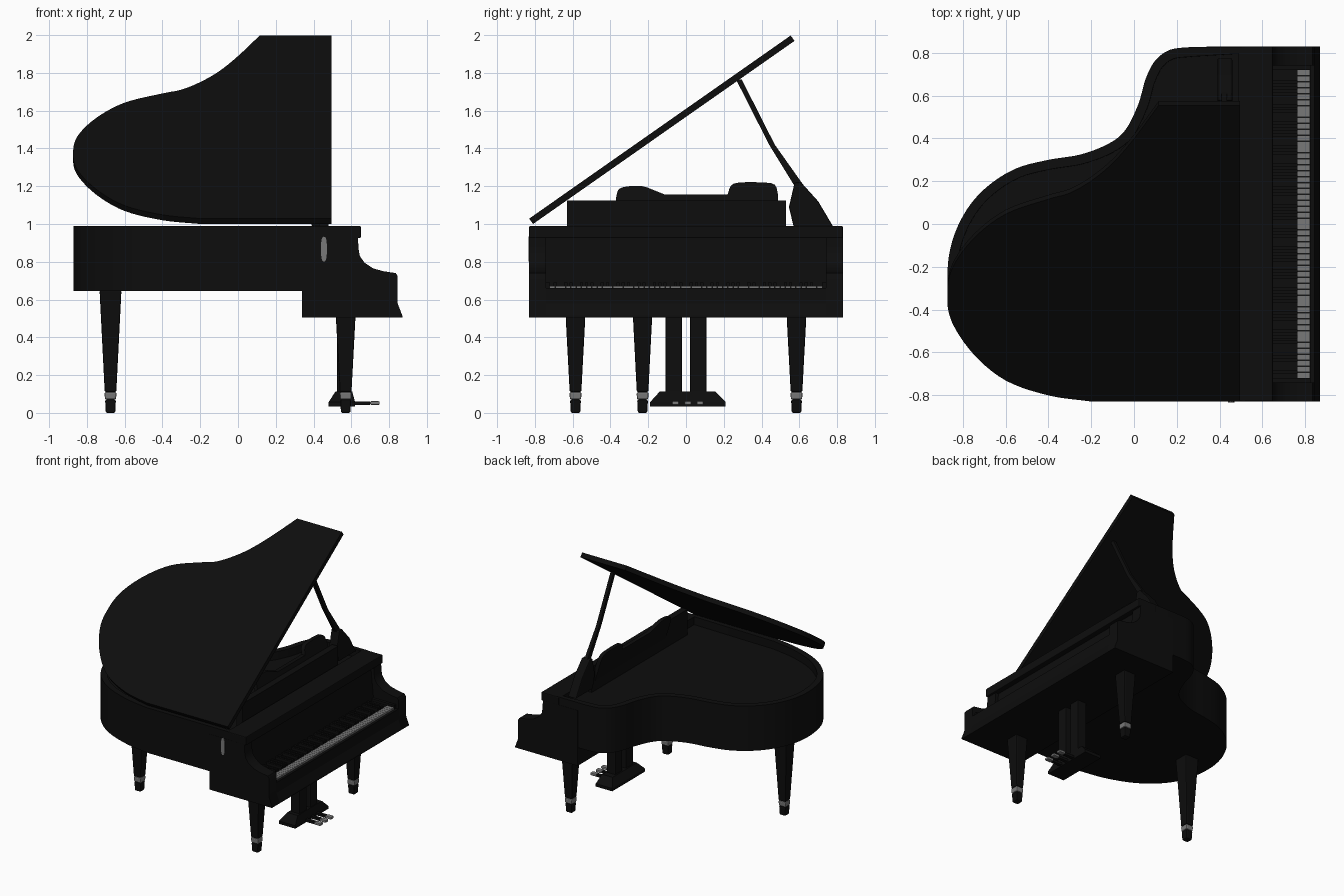
import bpy, bmesh, math
from mathutils import Matrix, Vector

if "Cube" in bpy.data.objects:
    bpy.data.objects.remove(bpy.data.objects["Cube"])


def material(name, v):
    m = bpy.data.materials.new(name)
    m.diffuse_color = (v, v, v, 1)
    m.use_nodes = True
    m.node_tree.nodes["Principled BSDF"].inputs["Base Color"].default_value = m.diffuse_color
    return m


BLACK = material("black lacquer", 0.004)
GREY = material("grey metal and ivory", 0.19)


def finish(bm, name, mat, bevel=0.0, smooth=False):
    bmesh.ops.recalc_face_normals(bm, faces=bm.faces)
    me = bpy.data.meshes.new(name)
    bm.to_mesh(me)
    bm.free()
    me.materials.append(mat)
    ob = bpy.data.objects.new(name, me)
    bpy.context.collection.objects.link(ob)
    if bevel:
        b = ob.modifiers.new("bevel", "BEVEL")
        b.width, b.segments, b.limit_method = bevel, 2, "ANGLE"
    if smooth:
        bpy.context.view_layer.objects.active = ob
        ob.select_set(True)
        bpy.ops.object.shade_smooth_by_angle(angle=math.radians(35))
        ob.select_set(False)
    return ob


def add_box(bm, x, y, z, top=None):
    """Box from ranges; top = (x range, y range) makes it tapered."""
    tx, ty = top or (x, y)
    vs = [bm.verts.new((a[i], b[j], h)) for a, b, h in ((x, y, z[0]), (tx, ty, z[1]))
          for i, j in ((0, 0), (1, 0), (1, 1), (0, 1))]
    for f in ((3, 2, 1, 0), (4, 5, 6, 7), (0, 1, 5, 4), (1, 2, 6, 5), (2, 3, 7, 6), (3, 0, 4, 7)):
        bm.faces.new([vs[k] for k in f])


def box(name, x, y, z, mat=BLACK, top=None, bevel=0.0):
    bm = bmesh.new()
    add_box(bm, x, y, z, top)
    return finish(bm, name, mat, bevel)


def prism(name, pts, vec, mat=BLACK, bevel=0.0, smooth=False):
    """Extrude a planar outline of 3D points along vec."""
    bm = bmesh.new()
    f = bm.faces.new([bm.verts.new(p) for p in pts])
    r = bmesh.ops.extrude_face_region(bm, geom=[f], use_keep_orig=True)
    bmesh.ops.translate(bm, vec=vec, verts=[v for v in r["geom"] if isinstance(v, bmesh.types.BMVert)])
    return finish(bm, name, mat, bevel, smooth)


def spline(pts, n=5):
    """Smooth open curve through 2D points."""
    p = [Vector(q) for q in pts]
    p = [p[0] * 2 - p[1]] + p + [p[-1] * 2 - p[-2]]
    out = []
    for i in range(1, len(p) - 2):
        a, b, c, d = p[i - 1:i + 3]
        for k in range(n):
            t = k / n
            out.append(0.5 * (2 * b + (c - a) * t + (2 * a - 5 * b + 4 * c - d) * t * t
                              + (3 * b - a - 3 * c + d) * t ** 3))
    return out + [p[-2]]


# Curved case with a recessed soundboard
curve = spline([(-0.2, -0.828), (-0.4, -0.79), (-0.6, -0.71), (-0.75, -0.59), (-0.84, -0.44),
                (-0.872, -0.25), (-0.85, -0.08), (-0.78, 0.07), (-0.68, 0.18), (-0.55, 0.26),
                (-0.4, 0.30), (-0.25, 0.325), (-0.12, 0.375), (-0.04, 0.44), (0.02, 0.56),
                (0.055, 0.68), (0.1, 0.765), (0.17, 0.815), (0.27, 0.828)])
outline = [(p.x, p.y, 0.645) for p in curve] + [(0.52, 0.828, 0.645), (0.52, -0.828, 0.645)]
bm = bmesh.new()
base = bm.faces.new([bm.verts.new(p) for p in outline])
r = bmesh.ops.extrude_face_region(bm, geom=[base], use_keep_orig=True)
bmesh.ops.translate(bm, vec=(0, 0, 0.345), verts=[v for v in r["geom"] if isinstance(v, bmesh.types.BMVert)])
bmesh.ops.recalc_face_normals(bm, faces=bm.faces)
top = [f for f in bm.faces if f.calc_center_median().z > 0.98]
bmesh.ops.inset_region(bm, faces=top, thickness=0.045)
bmesh.ops.inset_region(bm, faces=top, thickness=0.001, depth=-0.06)
finish(bm, "case", BLACK, smooth=True)

# Propped lid, hinged along the front side
lid_curve = spline([(-0.2, 0), (-0.4, 0.035), (-0.6, 0.12), (-0.75, 0.27), (-0.85, 0.45),
                    (-0.873, 0.6), (-0.85, 0.76), (-0.75, 0.93), (-0.6, 1.07), (-0.4, 1.155),
                    (-0.3, 1.19), (-0.2, 1.26), (-0.1, 1.36), (0, 1.50), (0.115, 1.69)])
lid = prism("lid", [(p.x, p.y, 0) for p in lid_curve] + [(0.495, 1.69, 0), (0.495, 0, 0)],
            (0, 0, 0.035), smooth=True)
lid.data.transform(Matrix.Translation((0, -0.81, 1.0)) @ Matrix.Rotation(math.radians(35), 4, "X"))

# Front top board, fallboard and inner block
box("top_board", (0.50, 0.65), (-0.83, 0.83), (0.925, 0.99), bevel=0.006)
box("fallboard", (0.50, 0.635), (-0.745, 0.745), (0.67, 0.93), top=((0.50, 0.61), (-0.745, 0.745)))

# Cheeks on both ends of the keyboard
cheek = [(0.34, 0.505), (0.87, 0.505), (0.87, 0.515), (0.845, 0.58), (0.845, 0.725), (0.835, 0.74),
         (0.77, 0.75), (0.715, 0.765), (0.67, 0.795), (0.645, 0.83), (0.638, 0.87), (0.635, 0.93), (0.34, 0.93)]
for side, y in (("left", -0.83), ("right", 0.74)):
    prism(side + "_cheek", [(x, y, z) for x, z in cheek], (0, 0.09, 0), smooth=True)

# Key bed with raised key slip
bed = [(0.34, 0.505), (0.87, 0.505), (0.87, 0.515), (0.845, 0.58), (0.845, 0.66), (0.825, 0.66),
       (0.825, 0.64), (0.34, 0.64)]
prism("key_bed", [(x, -0.75, z) for x, z in bed], (0, 1.5, 0))

# Keys: light fronts, dark tails and raised black keys
W = 1.44 / 52
fronts, blacks = bmesh.new(), bmesh.new()
for i in range(52):
    y = -0.72 + i * W
    add_box(fronts, (0.765, 0.822), (y + 0.001, y + W - 0.001), (0.635, 0.672))
    if i % 7 not in (1, 4) and i < 51:
        add_box(blacks, (0.62, 0.765), (y + W * 0.7, y + W * 1.3), (0.66, 0.69))
finish(fronts, "white_key_fronts", GREY)
finish(blacks, "black_keys", BLACK)
box("key_tails", (0.60, 0.765), (-0.72, 0.72), (0.635, 0.671))
for s in (-1, 1):
    box("key_block", (0.60, 0.825), tuple(sorted((s * 0.72, s * 0.745))), (0.635, 0.69))

# Music desk with two raised humps on a low shelf
hump = spline([(-0.37, 1.14), (-0.355, 1.185), (-0.30, 1.2), (-0.23, 1.2), (-0.16, 1.175), (-0.11, 1.155)], 3)
hump += spline([(0.22, 1.155), (0.24, 1.205), (0.29, 1.22), (0.40, 1.22), (0.47, 1.208), (0.488, 1.15)], 3)
desk = [(-0.37, 0.94)] + [tuple(p) for p in hump] + [(0.488, 0.94)]
prism("music_desk", [(0.45 - (z - 0.94) * 0.3, y, z) for y, z in desk], (0.03, 0, 0), smooth=True)
box("desk_shelf", (0.43, 0.48), (-0.63, 0.53), (0.93, 1.125))

# Lid prop with its wide foot
prism("lid_prop", [(0.41, y, z) for y, z in ((0.265, 1.765), (0.295, 1.765), (0.47, 1.42), (0.64, 1.18),
                   (0.60, 1.16), (0.44, 1.42))], (0.025, 0, 0))
prism("prop_foot", [(0.39, y, z) for y, z in ((0.575, 1.22), (0.61, 1.22), (0.70, 1.12), (0.78, 0.985),
                    (0.57, 0.985), (0.545, 1.09))], (0.07, 0, 0), bevel=0.008)

# Tapered legs with a metal ring and small foot
for name, x, y, h, w in (("back_leg", -0.675, -0.23, 0.65, 0.058), ("front_leg_left", 0.57, -0.585, 0.51, 0.052),
                         ("front_leg_right", 0.57, 0.585, 0.51, 0.052)):
    def span(z, extra=0.0):
        k = 0.025 + (w - 0.025) * z / h + extra
        return (x - k, x + k), (y - k, y + k)
    box(name, *span(0.11), (0.11, h), top=span(h), bevel=0.008)
    box(name + "_ring", *span(0.07, 0.001), (0.07, 0.11), GREY, top=span(0.11, 0.001), bevel=0.008)
    box(name + "_foot", *span(0), (0, 0.07), top=span(0.07), bevel=0.008)

# Pedal lyre: two posts, sloped base and three pedals
for s in (-1, 1):
    c = s * 0.065
    box("lyre_post", (0.525, 0.60), (c - 0.043, c + 0.043), (0.10, 0.51), bevel=0.006)
box("lyre_base", (0.48, 0.62), (-0.19, 0.21), (0.035, 0.057))
box("lyre_base_top", (0.48, 0.62), (-0.19, 0.21), (0.057, 0.112), top=((0.515, 0.605), (-0.14, 0.155)))
for i in (-1, 0, 1):
    c = 0.01 + i * 0.065
    box("pedal_arm", (0.60, 0.70), (c - 0.012, c + 0.012), (0.042, 0.06))
    box("pedal_tip", (0.70, 0.75), (c - 0.018, c + 0.018), (0.042, 0.062), GREY, bevel=0.006)

# Small metal plate on the front side
plate = [(0.455 + 0.016 * math.copysign(abs(math.cos(a)) ** 0.6, math.cos(a)), -0.834, 0.867 + 0.066 * math.sin(a))
         for a in [k * math.pi / 10 for k in range(20)]]
prism("side_plate", plate, (0, 0.008, 0), GREY)
